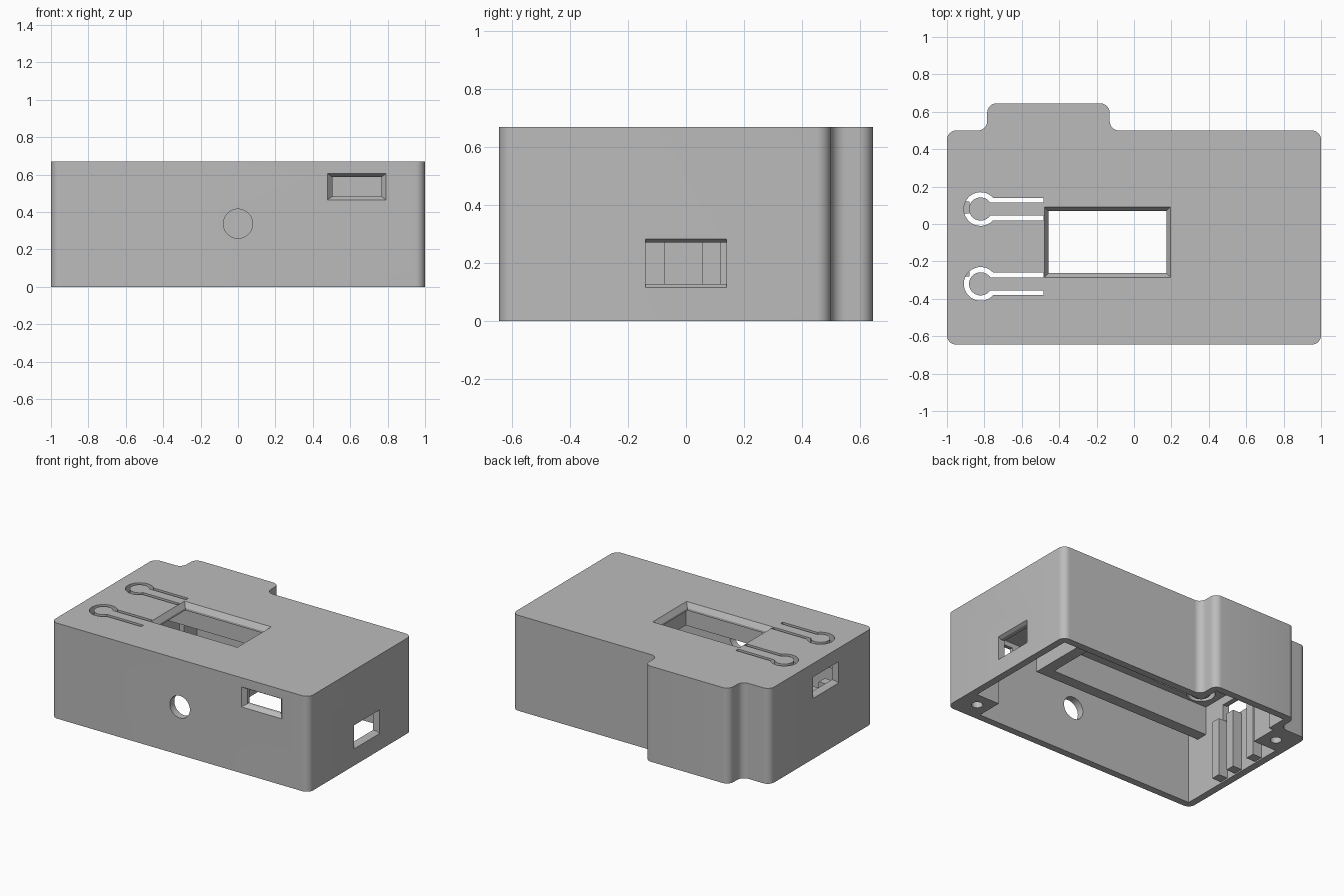
import bpy, bmesh, math
from mathutils import Vector, Matrix

if "Cube" in bpy.data.objects:
    bpy.data.objects.remove(bpy.data.objects["Cube"])

H, WALL = 0.67, 0.05

grey = bpy.data.materials.new("plain_grey")
grey.use_nodes = True
COLOUR = (0.5, 0.5, 0.5, 1)
grey.diffuse_color = COLOUR
grey.node_tree.nodes["Principled BSDF"].inputs["Base Color"].default_value = COLOUR


def loft(name, lower, upper):
    """Closed solid between two matching loops of 3D points."""
    bm = bmesh.new()
    a = [bm.verts.new(p) for p in lower]
    b = [bm.verts.new(p) for p in upper]
    n = len(a)
    bm.faces.new(a[::-1])
    bm.faces.new(b)
    for i in range(n):
        j = (i + 1) % n
        bm.faces.new((a[i], a[j], b[j], b[i]))
    bmesh.ops.recalc_face_normals(bm, faces=bm.faces)
    mesh = bpy.data.meshes.new(name)
    bm.to_mesh(mesh)
    bm.free()
    ob = bpy.data.objects.new(name, mesh)
    bpy.context.collection.objects.link(ob)
    mesh.materials.append(grey)
    return ob


def prism(name, outline, z0, z1):
    return loft(name, [(x, y, z0) for x, y in outline], [(x, y, z1) for x, y in outline])


def box(name, x0, x1, y0, y1, z0, z1):
    return prism(name, [(x0, y0), (x1, y0), (x1, y1), (x0, y1)], z0, z1)


def fillet(points, r, steps=8):
    """Round every corner of an outline."""
    out = []
    for i, p in enumerate(points):
        p = Vector(p)
        u = (Vector(points[i - 1]) - p).normalized()
        v = (Vector(points[(i + 1) % len(points)]) - p).normalized()
        centre = p + (u + v) * r
        for k in range(steps + 1):
            t = math.pi / 2 * k / steps
            out.append(centre - v * r * math.cos(t) - u * r * math.sin(t))
    return out


def circle(x, y, r, n=48):
    return [(x + r * math.cos(2 * math.pi * k / n), y + r * math.sin(2 * math.pi * k / n)) for k in range(n)]


def tapered(name, centre, half, chamfer, depth, frame):
    """Opening cutter: chamfered mouth, then a straight passage along the outward axis."""
    cutters = []
    for grow, start, end in ((0, -0.15, 0.02), (1, -depth, 0.0)):
        loops = []
        for w, g in ((start, 0), (end, grow)):
            hu, hv = (half[0] - chamfer[0] * (1 - g), half[1] - chamfer[1] * (1 - g))
            loops.append([Vector(centre) + frame @ Vector((su * hu, sv * hv, w))
                          for su, sv in ((-1, -1), (1, -1), (1, 1), (-1, 1))])
        cutters.append(loft(name, *loops))
    return cutters


def cut(target, cutters):
    for c in cutters:
        mod = target.modifiers.new("cut", "BOOLEAN")
        mod.operation, mod.solver, mod.object = "DIFFERENCE", "EXACT", c
    bpy.context.view_layer.update()
    graph = bpy.context.evaluated_depsgraph_get()
    mesh = bpy.data.meshes.new_from_object(target.evaluated_get(graph))
    target.modifiers.clear()
    target.data = mesh
    for c in cutters:
        bpy.data.objects.remove(c)


def plan(inset):
    """Case outline with the rear bulge, moved inward by the inset."""
    i = inset
    return [(-1 + i, -0.645 + i), (1 - i, -0.645 + i), (1 - i, 0.5 - i), (-0.13 - i, 0.5 - i),
            (-0.13 - i, 0.645 - i), (-0.785 + i, 0.645 - i), (-0.785 + i, 0.5 - i), (-1 + i, 0.5 - i)]


# Outer case, open underneath
case = prism("case_shell", fillet(plan(0), 0.05), 0, H)
cut(case, [prism("cavity", plan(WALL), -0.1, H - WALL)])

# Openings: axes map to (across, up, outward)
front = Matrix(((1, 0, 0), (0, 0, -1), (0, 1, 0)))
right = Matrix(((0, 0, 1), (1, 0, 0), (0, 1, 0)))
left = Matrix(((0, 0, -1), (-1, 0, 0), (0, 1, 0)))
top = Matrix.Identity(3)
cutters = tapered("window", (-0.142, -0.097, H), (0.337, 0.188), (0.022, 0.022), 0.035, top)
cutters += tapered("front_port", (0.635, -0.645, 0.535), (0.157, 0.07), (0.026, 0.018), 0.03, front)
cutters += tapered("side_port", (1, 0, 0.2), (0.14, 0.083), (0, 0.012), 0.02, right)
cutters += tapered("far_port", (-1, -0.12, 0.5), (0.14, 0.075), (0, 0.012), 0.02, left)

# Round hole in the front
hole = [(x, z) for x, z in circle(0, 0.337, 0.078)]
cutters.append(loft("front_hole", [(x, -0.75, z) for x, z in hole], [(x, -0.55, z) for x, z in hole]))


# Slots that free the flexible push buttons
def button_slot(cx, cy, end=-0.485):
    def arc(r, half, sign):
        a = math.asin(half / r)
        ts = [a + (2 * math.pi - 2 * a) * k / 32 for k in range(33)][::sign]
        return [(cx + r * math.cos(t), cy + r * math.sin(t)) for t in ts]
    pts = [(end, cy + 0.06)] + arc(0.09, 0.06, 1) + [(end, cy - 0.06), (end, cy - 0.035)]
    return pts + arc(0.062, 0.035, -1) + [(end, cy + 0.035)]


for cy in (0.08, -0.32):
    cutters.append(prism("button_slot", button_slot(-0.82, cy), H - 0.1, H + 0.1))
cut(case, cutters)

# Screw posts in two opposite corners
for name, x0, x1, y0, y1, hx, hy in (("front_screw_post", 0.77, 0.95, -0.595, -0.41, 0.865, -0.51),
                                     ("rear_screw_post", -0.95, -0.77, 0.26, 0.45, -0.866, 0.362)):
    post = box(name, x0, x1, y0, y1, 0, H - WALL)
    cut(post, [prism("screw_hole", circle(hx, hy, 0.036, 24), -0.1, 0.4)])

# Display frame hanging from the roof
FX, FY0, FY1, T, FZ = 0.38, -0.506, 0.31, 0.08, 0.42
box("frame_front_rail", -0.95, FX, FY0, FY0 + T, FZ, H - WALL)
box("frame_rear_rail", -0.95, FX, FY1 - T, FY1, FZ, H - WALL)
box("frame_end_rail", FX - T, FX, FY0 + T, FY1 - T, FZ, H - WALL)

# Upright ribs on the inside of the left-hand wall
for i, y in enumerate((-0.28, -0.14, 0.055)):
    box("wall_rib_%d" % (i + 1), -0.95, -0.88, y, y + 0.065, 0.01, 0.42)

# Smooth rounded corners, keep hard edges
bpy.ops.object.select_all(action="DESELECT")
for ob in bpy.context.collection.objects:
    if ob.type == "MESH" and ob.data.materials and ob.data.materials[0] == grey:
        ob.select_set(True)
        bpy.context.view_layer.objects.active = ob
bpy.ops.object.shade_smooth_by_angle(angle=math.radians(30))
